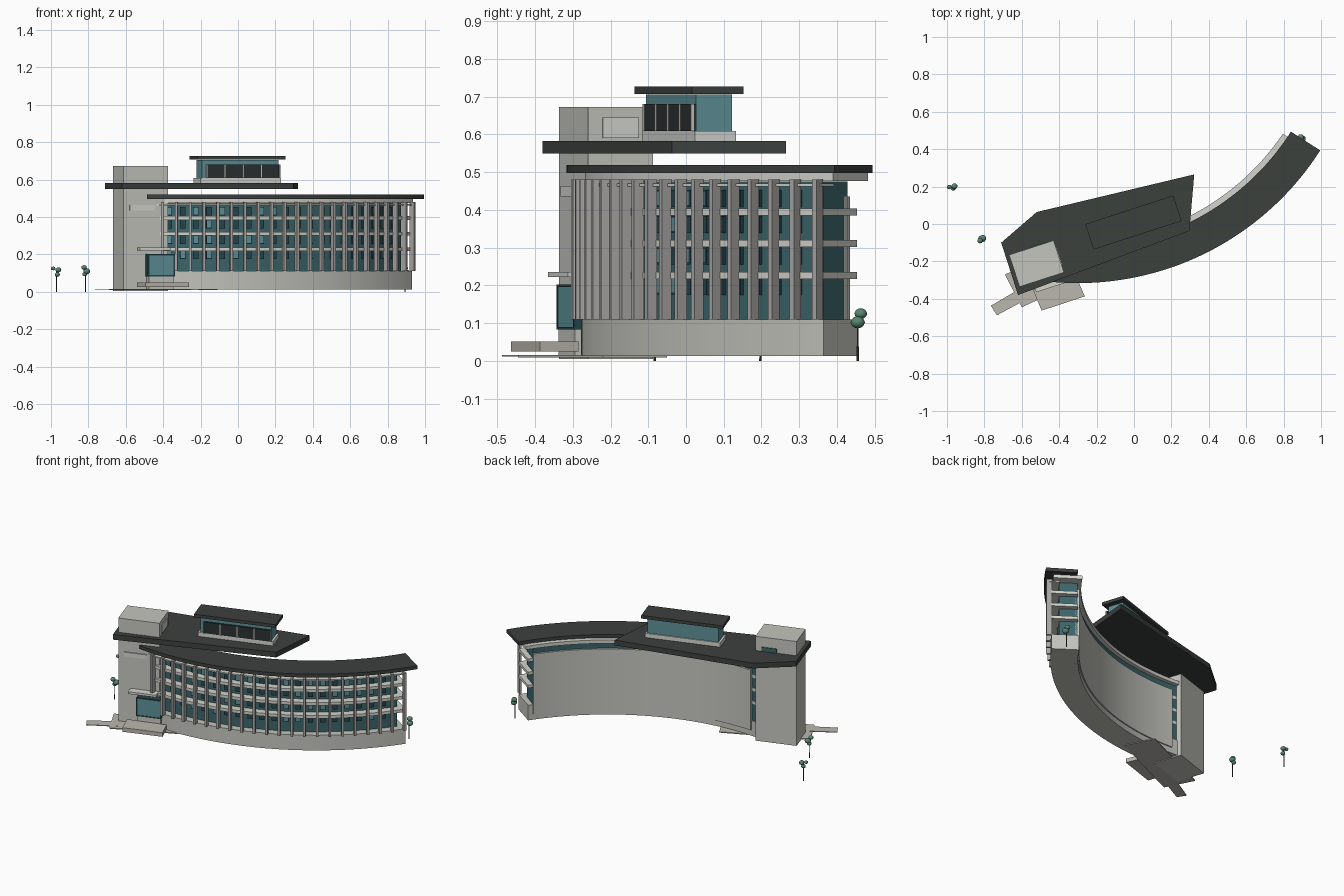
import bpy, bmesh, math, random
from mathutils import Matrix, Vector

if "Cube" in bpy.data.objects:
    bpy.data.objects.remove(bpy.data.objects["Cube"])

random.seed(4)
CX, CY = -0.30, 1.222          # centre of the curved wing
A18 = math.radians(18)


def mat(name, r, g, b):
    m = bpy.data.materials.new(name)
    m.diffuse_color = (r, g, b, 1)
    m.use_nodes = True
    m.node_tree.nodes["Principled BSDF"].inputs["Base Color"].default_value = m.diffuse_color
    return m


CONC = mat("concrete", .56, .56, .52)
PALE = mat("pale_concrete", .66, .66, .62)
PAVE = mat("paving", .50, .47, .43)
ROOF = mat("dark_roof", .045, .052, .048)
GLASS = mat("teal_glass", .045, .13, .145)
LIGHT = mat("light_glass", .11, .28, .31)
DARK = mat("dark_glass", .025, .03, .03)
FRAME = mat("window_frame", .02, .06, .07)
COL = mat("column_grey", .40, .39, .38)
LEAF = mat("leaf_green", .10, .24, .16)
TRUNK = mat("trunk", .06, .06, .05)


def finish(bm, name, material, smooth=False):
    bmesh.ops.recalc_face_normals(bm, faces=bm.faces)
    me = bpy.data.meshes.new(name)
    bm.to_mesh(me)
    bm.free()
    ob = bpy.data.objects.new(name, me)
    bpy.context.collection.objects.link(ob)
    me.materials.append(material)
    if smooth:
        bpy.ops.object.select_all(action='DESELECT')
        ob.select_set(True)
        bpy.context.view_layer.objects.active = ob
        bpy.ops.object.shade_smooth_by_angle(angle=math.radians(30))
    return ob


def add_prism(bm, pts, z0, z1):
    lo = [bm.verts.new((x, y, z0)) for x, y in pts]
    hi = [bm.verts.new((x, y, z1)) for x, y in pts]
    bm.faces.new(lo[::-1])
    bm.faces.new(hi)
    n = len(pts)
    for i in range(n):
        j = (i + 1) % n
        bm.faces.new((lo[i], lo[j], hi[j], hi[i]))


def prism(name, pts, z0, z1, material):
    bm = bmesh.new()
    add_prism(bm, pts, z0, z1)
    return finish(bm, name, material)


def rect(cx, cy, l, w, a=A18, u=0, v=0):
    """Corners of a turned rectangle; u, v shift it along its own axes."""
    c, s = math.cos(a), math.sin(a)
    return [(cx + (u + i * l / 2) * c - (v + j * w / 2) * s,
             cy + (u + i * l / 2) * s + (v + j * w / 2) * c)
            for i, j in ((-1, -1), (1, -1), (1, 1), (-1, 1))]


def polar(r, deg):
    p = math.radians(deg)
    return CX + r * math.sin(p), CY - r * math.cos(p)


def arc(name, r0, r1, a0, a1, z0, z1, material, n=48):
    """Curved bar of rectangular section around the wing centre."""
    bm = bmesh.new()
    rings = []
    for i in range(n + 1):
        a = a0 + (a1 - a0) * i / n
        rings.append([bm.verts.new((*polar(r, a), z))
                      for r, z in ((r0, z0), (r1, z0), (r1, z1), (r0, z1))])
    for p, q in zip(rings, rings[1:]):
        for k in range(4):
            m = (k + 1) % 4
            bm.faces.new((p[k], p[m], q[m], q[k]))
    bm.faces.new(rings[0][::-1])
    bm.faces.new(rings[-1])
    return finish(bm, name, material, True)


def radial_box(bm, r0, r1, deg, w, z0, z1):
    x, y = polar((r0 + r1) / 2, deg)
    add_prism(bm, rect(x, y, w, r1 - r0, math.radians(deg)), z0, z1)


# Curved wing: plinth, glazed body, back wall, slabs, cornice, roof
arc("wing_plinth", 1.34, 1.50, -5.5, 55.1, .013, .11, CONC)
arc("wing_glazing", 1.345, 1.453, -5.2, 53.8, .11, .475, GLASS)
arc("wing_back_wall", 1.333, 1.36, -3.5, 53.8, .05, .435, CONC)
for i, z in enumerate((.217, .301, .385)):
    arc(f"floor_slab_{i + 1}", 1.344, 1.50, -5.2, 55.1, z, z + .019, PALE)
arc("top_rail", 1.45, 1.51, -5.2, 55.1, .462, .470, PALE)
arc("wing_cornice", 1.322, 1.49, -5.2, 56, .476, .498, PALE)
arc("wing_roof", 1.352, 1.538, -7, 57.4, .497, .519, ROOF)

# Facade columns
STEP = 58.6 / 21
bm = bmesh.new()
for i in range(22):
    radial_box(bm, 1.497, 1.527, -3.9 + i * STEP, .014, .11, .48)
finish(bm, "facade_columns", COL)

# Small opening windows in every bay
frames, panes = bmesh.new(), bmesh.new()
for i in range(20):
    for z in (.18, .26, .343, .412):
        a = -3.9 + (i + .45) * STEP
        radial_box(frames, 1.45, 1.463, a, .030, z - .005, z + .041)
        if random.random() < .35:
            radial_box(panes, 1.45, 1.466, a, .025, z, z + .038)
finish(frames, "window_frames", FRAME)
finish(panes, "bright_window_panes", LIGHT)

# Stair tower with side panel and blank sign plate
TX, TY = -.521, -.212
prism("tower", rect(TX, TY, .25, .18), .005, .673, CONC)
prism("tower_side_panel", rect(TX, TY, .006, .10, u=.126), .59, .645, PALE)
prism("sign_plate", rect(TX, TY, .14, .008, u=-.02, v=-.093), .435, .463, PALE)
prism("tower_rear_door", rect(TX, TY, .09, .006, u=.04, v=.092), .583, .61, GLASS)

# Angular upper roof
prism("upper_roof", [(-.71, -.10), (-.62, -.38), (.296, -.037), (.322, .265),
                     (-.52, .064)], .549, .582, ROOF)

# Penthouse
PX, PY = -.003, .008
prism("penthouse_base", rect(PX, PY, .455, .115), .58, .609, PALE)
prism("penthouse_glass", rect(PX, PY, .43, .10), .609, .706, LIGHT)
prism("penthouse_front_glass", rect(PX, PY, .41, .012, u=.012, v=-.056), .609, .68, DARK)
bm = bmesh.new()
for k in range(5):
    add_prism(bm, rect(PX, PY, .005, .008, u=-.193 + k * .1025, v=-.062), .609, .68)
finish(bm, "penthouse_mullions", CONC)
prism("penthouse_roof", rect(PX, PY, .495, .143), .707, .727, ROOF)

# Entrance porch: glass box, frame, canopy
EX, EY = -.422, -.28
prism("porch_glass", rect(EX, EY, .142, .08), .09, .195, LIGHT)
bm = bmesh.new()
for z in (.083, .195):
    add_prism(bm, rect(EX, EY, .15, .084), z, z + .007)
for u in (-.072, .072):
    add_prism(bm, rect(EX, EY, .007, .084, u=u), .09, .195)
finish(bm, "porch_frame", FRAME)
prism("porch_base", rect(EX, EY, .14, .075), .01, .083, CONC)
prism("canopy", rect(-.45, -.315, .17, .05), .222, .236, PALE)

# Entrance platform and paving
prism("entrance_platform", [(-.54, -.352), (-.494, -.463), (-.263, -.387),
                            (-.307, -.285)], .025, .051, PAVE)
prism("paving", [(-.69, -.27), (-.60, -.445), (-.11, -.22), (-.2, -.05)],
      .009, .015, PAVE)
prism("side_path", [(-.765, -.437), (-.733, -.488), (-.57, -.40), (-.60, -.34)],
      .012, .016, PAVE)


# Trees: thin trunk and clustered round crowns
def tree(name, x, y, balls):
    bm = bmesh.new()
    bmesh.ops.create_cone(bm, cap_ends=True, segments=8, radius1=.003, radius2=.002,
                          depth=.11, matrix=Matrix.Translation((x, y, .055)))
    finish(bm, name + "_trunk", TRUNK)
    bm = bmesh.new()
    for dx, dy, z, r in balls:
        bmesh.ops.create_icosphere(bm, subdivisions=2, radius=r, matrix=
                                   Matrix.Translation((x + dx, y + dy, z))
                                   @ Matrix.Diagonal((1, 1, .85, 1)))
    finish(bm, name + "_crown", LEAF, True)


tree("tree_left_back", -.97, .197, [(-.018, 0, .125, .012), (.01, .005, .117, .016),
                                    (.004, -.005, .092, .014)])
tree("tree_left_front", -.815, -.083, [(-.008, -.006, .130, .015), (.006, .006, .110, .019),
                                       (-.004, .006, .095, .014)])
tree("tree_right", .892, .455, [(0, .008, .125, .017), (.008, 0, .102, .019)])
